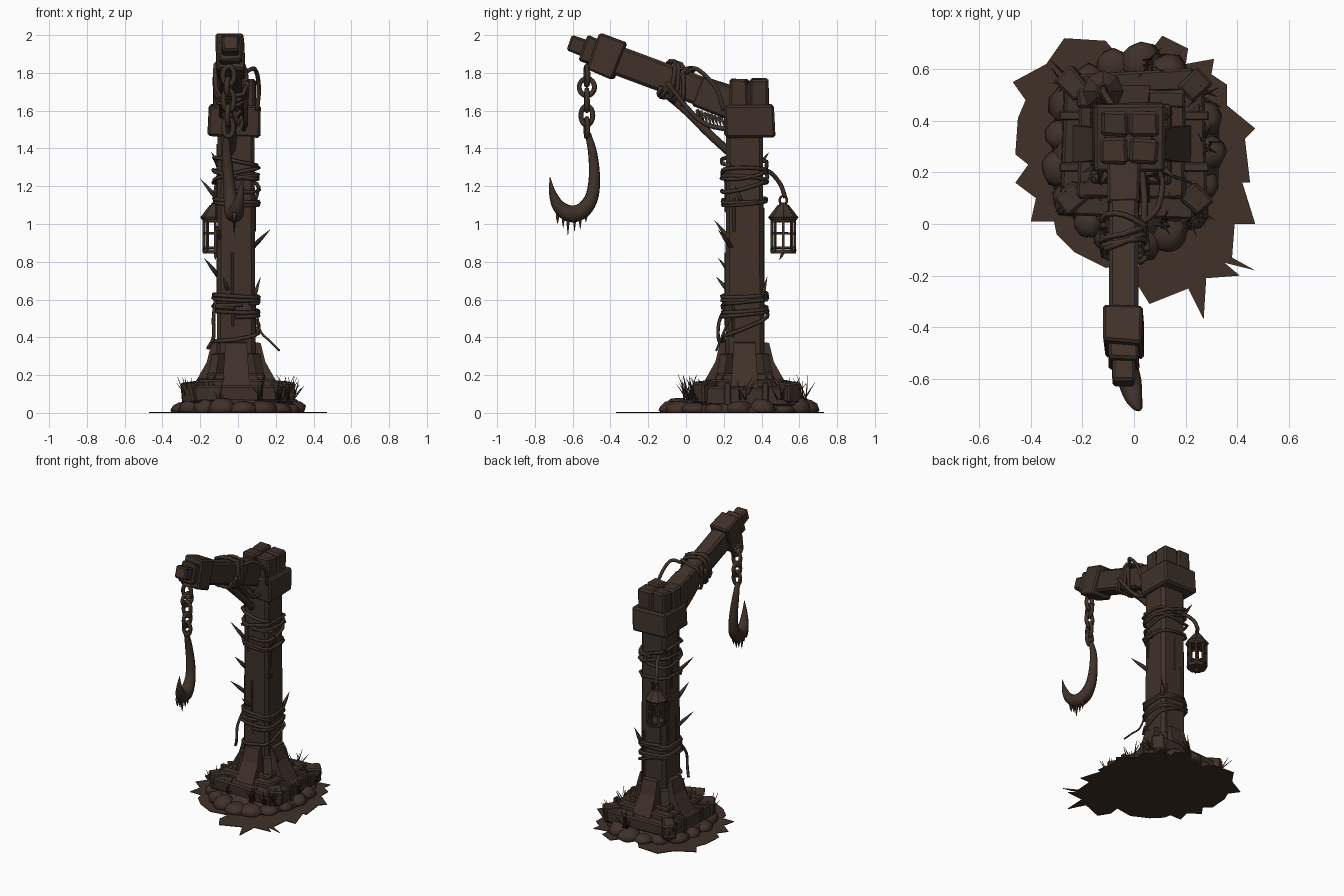
import bpy, bmesh, math, random
from math import sin, cos, pi, radians
from mathutils import Vector, Matrix, Euler

random.seed(4)
if "Cube" in bpy.data.objects:
    bpy.data.objects.remove(bpy.data.objects["Cube"])

WOOD = bpy.data.materials.new("dark_brown")
WOOD.use_nodes = True
COLOUR = (0.05, 0.031, 0.022, 1)
WOOD.diffuse_color = COLOUR
WOOD.node_tree.nodes["Principled BSDF"].inputs["Base Color"].default_value = COLOUR
WOOD.node_tree.nodes["Principled BSDF"].inputs["Roughness"].default_value = 0.9


def finish(name, bm, smooth=False):
    mesh = bpy.data.meshes.new(name)
    bmesh.ops.recalc_face_normals(bm, faces=bm.faces)
    bm.to_mesh(mesh)
    bm.free()
    mesh.materials.append(WOOD)
    for p in mesh.polygons:
        p.use_smooth = smooth
    ob = bpy.data.objects.new(name, mesh)
    bpy.context.collection.objects.link(ob)
    return ob


def box(name, centre, size, rot=(0, 0, 0), taper=1, bevel=0.01, cuts=0, rough=0):
    """Bevelled timber; taper scales the top, rough wobbles the cut edges."""
    bm = bmesh.new()
    bmesh.ops.create_cube(bm, size=1)
    if cuts:
        bmesh.ops.subdivide_edges(bm, edges=bm.edges, cuts=cuts, use_grid_fill=True)
    for v in bm.verts:
        k = 1 + (taper - 1) * (v.co.z + 0.5)
        v.co = Vector((v.co.x * size[0] * k, v.co.y * size[1] * k, v.co.z * size[2]))
        v.co += Vector([random.uniform(-rough, rough) for _ in range(3)])
    if bevel and not cuts:
        bmesh.ops.bevel(bm, geom=bm.edges, offset=bevel, segments=1, affect='EDGES')
    bmesh.ops.transform(bm, verts=bm.verts, matrix=Matrix.Translation(centre) @ Euler(rot).to_matrix().to_4x4())
    return finish(name, bm)


def tube(name, points, radii, sides=6, closed=False):
    """Sweep a round section along points; radii is one number or one per point."""
    pts = [Vector(p) for p in points]
    n = len(pts)
    if isinstance(radii, (int, float)):
        radii = [radii] * n
    bm, rings, side = bmesh.new(), [], None
    for i, p in enumerate(pts):
        a = pts[i - 1] if closed or i else p
        b = pts[(i + 1) % n] if closed or i < n - 1 else p
        t = (b - a).normalized()
        side = t.orthogonal() if side is None else side - t * side.dot(t)
        side.normalize()
        up = t.cross(side)
        rings.append([bm.verts.new(p + (side * cos(q) + up * sin(q)) * radii[i])
                      for q in [2 * pi * k / sides for k in range(sides)]])
    for i in range(n if closed else n - 1):
        r, s = rings[i], rings[(i + 1) % n]
        for k in range(sides):
            j = (k + 1) % sides
            bm.faces.new((r[k], r[j], s[j], s[k]))
    if not closed:
        bm.faces.new(rings[0])
        bm.faces.new(rings[-1])
    return finish(name, bm, True)


def smooth_path(points, steps=5):
    """Catmull-Rom curve through a few points (any dimension)."""
    p = [Vector(q) for q in points]
    p = [2 * p[0] - p[1]] + p + [2 * p[-1] - p[-2]]
    out = []
    for i in range(1, len(p) - 2):
        for s in range(steps):
            t = s / steps
            a, b, c, d = p[i - 1:i + 3]
            out.append(0.5 * (2 * b + (c - a) * t + (2 * a - 5 * b + 4 * c - d) * t * t
                              + (3 * b - a - 3 * c + d) * t ** 3))
    return out + [p[-2]]


def wrap(name, frame, half, low, high, turns, tilt=0.03, r=0.011):
    """Rope coiled round a square timber, in the frame of that timber."""
    pts, n = [], int(turns * 16)
    for i in range(n + 1):
        a = 2 * pi * i / 16 + low * 9
        c, s = cos(a), sin(a)
        k = (abs(c) ** 5 + abs(s) ** 5) ** -0.2 * (1 + random.uniform(0, 0.08))
        pts.append(frame @ Vector((c * k * half[0], s * k * half[1],
                                   low + (high - low) * i / n + tilt * sin(a * 0.93))))
    tube(name, pts, r, 5)


def spike(name, base, tip, r=0.016):
    tube(name, [base, Vector(base).lerp(Vector(tip), 0.5), tip], [r, r * 0.75, 0.001], 4)


# Ragged ground sheet
outline = [(-.47, .55), (-.34, .62), (-.27, .72), (-.11, .71), (-.05, .64), (.04, .64), (.11, .73), (.21, .68),
           (.2, .62), (.31, .64), (.3, .58), (.36, .54), (.36, .46), (.47, .37), (.43, .33), (.45, .16), (.42, .16),
           (.47, 0), (.39, 0), (.38, -.13), (.47, -.18), (.35, -.15), (.41, -.2), (.28, -.21), (.27, -.37),
           (.21, -.25), (.06, -.31), (.01, -.23), (.02, -.15), (-.11, -.17), (-.23, -.11), (-.3, -.04),
           (-.31, .01), (-.4, .01), (-.38, .1), (-.46, .16), (-.41, .23), (-.46, .27), (-.45, .41), (-.42, .48)]
bm = bmesh.new()
sheet = bm.faces.new([bm.verts.new((x, y, 0)) for x, y in outline])
lid = bmesh.ops.extrude_face_region(bm, geom=[sheet])
bmesh.ops.translate(bm, vec=(0, 0, 0.005), verts=[v for v in lid["geom"] if isinstance(v, bmesh.types.BMVert)])
finish("ground_sheet", bm)

# Earth mound and boulders around the foot
CX, CY = -0.01, 0.31


def rock(name, centre, size, rough=0.1):
    bm = bmesh.new()
    bmesh.ops.create_icosphere(bm, subdivisions=2, radius=1)
    for v in bm.verts:
        v.co *= 1 + random.uniform(-rough, rough)
        v.co = Vector(centre) + Vector([a * b for a, b in zip(v.co, size)])
        v.co.z = max(v.co.z, 0.001)
    finish(name, bm, True)


rock("earth_mound", (0, 0.28, 0), (0.34, 0.38, 0.1), 0.04)
for i in range(17):
    a = 2 * pi * i / 17
    s = random.uniform(0.05, 0.085)
    rock("boulder", (0.29 * cos(a), 0.28 + 0.345 * sin(a), 0.015), (s, s, s * random.uniform(0.5, 0.95)))

# Timber footing: square frame, corner pieces and stepped plinth
for s in (-1, 1):
    box("footing_side_beam", (s * 0.235, 0.33, 0.09), (0.085, 0.5, 0.1), (0, 0, s * 0.03), rough=0.006)
    box("footing_cross_beam", (0, 0.31 + s * 0.24, 0.1), (0.46, 0.085, 0.09), (0, 0, s * 0.04), rough=0.006)
    box("inner_side_beam", (CX + s * 0.17, CY, 0.135), (0.07, 0.42, 0.08), rough=0.005)
    box("inner_cross_beam", (CX, CY + s * 0.175, 0.14), (0.42, 0.07, 0.08), rough=0.005)
    for t in (-1, 1):
        box("corner_timber", (s * 0.235, 0.32 + t * 0.22, 0.11), (0.11, 0.09, 0.11),
            (0.1 * t, 0.1 * s, s * t * 0.8), rough=0.008)
        box("strap", (s * 0.24, 0.32 + t * 0.1, 0.1), (0.1, 0.035, 0.12), bevel=0.005)
box("plinth", (CX, CY, 0.13), (0.34, 0.34, 0.16), taper=0.9, rough=0.004)

# Leaning buttress boards on all four faces, with slimmer ones at the corners
profile = [(0.07, 0.13), (0.235, 0.13), (0.2, 0.19), (0.155, 0.27), (0.13, 0.37), (0.07, 0.38)]
for i in range(8):
    corner = i % 2
    w, out = (0.03, 0.025) if corner else (0.065, 0)
    turn = Matrix.Translation((CX, CY, 0)) @ Matrix.Rotation(i * pi / 4, 4, 'Z')
    bm = bmesh.new()
    ends = [[bm.verts.new(turn @ Vector((x + out, s * w * (1.25 - z), z - corner * 0.06))) for x, z in profile]
            for s in (-1, 1)]
    bm.faces.new(ends[0])
    bm.faces.new(ends[1])
    for k in range(6):
        j = (k + 1) % 6
        bm.faces.new((ends[0][k], ends[0][j], ends[1][j], ends[1][k]))
    finish("buttress_board", bm)

# Post, collar and split top
box("post", (CX, CY, 0.85), (0.205, 0.205, 1.4), taper=0.95, bevel=0.02)
box("collar", (-0.02, 0.335, 1.545), (0.275, 0.265, 0.17), (0.02, 0.02, 0.02), bevel=0.012, rough=0.006)
for s in (-1, 1):
    for t in (-1, 1):
        box("split_post_top", (-0.02 + s * 0.057, 0.335 + t * 0.053, 1.62),
            (0.108, 0.1, 0.29 + random.uniform(0, 0.025)), (0, 0, s * t * 0.03), bevel=0.012, rough=0.006)
box("post_top_core", (-0.02, 0.335, 1.62), (0.19, 0.18, 0.26))

# Raised grain slivers on the post
for i in range(12):
    z, off, s = random.uniform(0.45, 1.35), random.uniform(-0.07, 0.07), random.choice((-1, 1))
    at, size = ((off, s * 0.099), (0.014, 0.012)) if i % 2 else ((s * 0.099, off), (0.012, 0.014))
    box("grain_sliver", (CX + at[0], CY + at[1], z), (*size, random.uniform(0.15, 0.35)), bevel=0.003)

# Sloping arm: local z runs outward along the beam
SLOPE = radians(20.4)
ARM = Matrix.Translation((-0.04, 0.25, 1.638)) @ Matrix.Rotation(pi / 2 - SLOPE, 4, 'X')


def arm_block(name, start, end, wide, deep, **kw):
    ob = box(name, (0, 0, (start + end) / 2), (wide, deep, end - start), **kw)
    ob.data.transform(ARM)


arm_block("arm_beam", -0.05, 0.7, 0.115, 0.155, bevel=0.015)
arm_block("arm_root_sleeve", 0, 0.2, 0.13, 0.17, rough=0.006)
arm_block("arm_end_band", 0.64, 0.79, 0.15, 0.205, rough=0.008)
arm_block("arm_end_step", 0.77, 0.85, 0.12, 0.14, rough=0.005)
arm_block("arm_end_peg", 0.83, 0.925, 0.09, 0.09, rough=0.004)

# Diagonal brace and roots beneath the arm
tube("arm_brace", smooth_path([(-0.04, 0.24, 1.37), (-0.03, 0.12, 1.48), (-0.05, 0, 1.6), (-0.04, -0.14, 1.72)]),
     0.024, 6)
tube("arm_root", smooth_path([(0.03, 0.22, 1.5), (0.04, 0.1, 1.53), (0.04, 0, 1.62), (0.05, -0.1, 1.75)]), 0.014, 5)
for i in range(8):
    y = 0.06 + 0.018 * i
    spike("hanging_splinter", (random.uniform(-0.08, 0.02), y, 1.62 - 0.3 * y),
          (random.uniform(-0.08, 0.02), y + 0.02, 1.53 - 0.1 * y), 0.012)

# Rope wrappings
POST = Matrix.Translation((CX, CY, 0))
for low, high, turns, tilt in ((0.52, 0.56, 2, .012), (0.59, 0.63, 2.5, .012), (0.38, 0.6, 1.3, .03),
                               (1.11, 1.13, 1.5, .015), (1.2, 1.34, 2.2, .04), (1.22, 1.28, 1.5, -.03)):
    wrap("post_rope", POST, (0.113, 0.113), low, high, turns, tilt)
for low, high, turns, tilt in ((0.27, 0.36, 2, .04), (0.3, 0.33, 1.5, -.06), (0.32, 0.38, 1.3, .02)):
    wrap("arm_rope", ARM, (0.078, 0.095), low, high, turns, tilt, 0.012)
tube("loose_rope", smooth_path([(0.1, 0.24, 0.52), (0.12, 0.2, 0.43), (0.17, 0.18, 0.38), (0.22, 0.16, 0.33)]), 0.006, 5)
tube("side_rope", smooth_path([(-0.12, 0.24, 0.6), (-0.13, 0.18, 0.5), (-0.13, 0.17, 0.4), (-0.16, 0.2, 0.34)]), 0.01, 5)
tube("slack_rope", smooth_path([(0.03, 0, 1.8), (0.09, 0.06, 1.82), (0.11, 0.16, 1.72), (0.1, 0.2, 1.6)]), 0.012, 5)

# Splinters and thorns standing out from the post
for base, tip in (((-.1, .25, .72), (-.18, .17, .82)), ((.08, .24, .88), (.17, .17, .97)),
                  ((-.1, .24, 1.12), (-.2, .2, 1.24)), ((-.09, .23, .92), (-.13, .15, 1.02)),
                  ((.08, .4, .6), (.12, .43, .72)), ((-.05, .23, .64), (-.08, .16, .72)),
                  ((-.1, .38, 1.3), (-.14, .44, 1.38)), ((.08, .3, 1.1), (.12, .26, 1.2))):
    spike("thorn", base, tip)

# Chain of alternating links
def link(name, centre, wide, tall, angle, r):
    pts = [Vector(centre) + Vector((cos(a) * wide * sin(angle), cos(a) * wide * cos(angle), sin(a) * tall))
           for a in [2 * pi * k / 16 for k in range(16)]]
    tube(name, pts, r, 6, True)


for z, wide, tall, angle in ((1.785, .03, .05, 1.4), (1.725, .042, .045, .25), (1.655, .028, .055, 1.5),
                             (1.575, .032, .05, .2), (1.51, .025, .048, 1.4)):
    link("chain_link", (-0.05, -0.525, z), wide, tall, angle, 0.014)

# Great hook with drips under the bend
path = smooth_path([(-.06, -.52, 1.48, .016), (-.06, -.495, 1.38, .024), (-.05, -.485, 1.25, .03),
                    (-.04, -.5, 1.14, .036), (-.03, -.55, 1.07, .044), (-.015, -.615, 1.055, .045),
                    (0, -.675, 1.095, .034), (.015, -.708, 1.17, .018), (.025, -.72, 1.25, .001)])
tube("hook", [p[:3] for p in path], [p[3] for p in path], 10)
for y, z in ((-.68, 1.0), (-.65, .98), (-.625, .94), (-.59, .96), (-.56, .97), (-.53, 1.01)):
    spike("hook_drip", (-0.02, y, 1.06), (-0.02, y, z), 0.014)

# Hanging cage lantern on its bracket
LX, LY = -0.12, 0.515
tube("lantern_bracket", smooth_path([(-.06, .4, 1.29), (-.08, .45, 1.27), (-.11, .5, 1.21), (LX, .525, 1.14)]), 0.013, 6)
link("lantern_ring", (LX, LY, 1.125), 0.02, 0.024, 0.3, 0.007)


def drum(name, z0, z1, r0, r1):
    tube(name, [(LX, LY, z0), (LX, LY, z1)], [r0, r1], 8).data.shade_flat()


drum("lantern_roof", 1.035, 1.1, 0.08, 0.03)
drum("lantern_cap", 1.095, 1.115, 0.025, 0.018)
drum("lantern_eave", 1.02, 1.036, 0.07, 0.08)
drum("lantern_floor", 0.845, 0.865, 0.066, 0.07)
for z in (0.875, 0.95, 1.015):
    tube("lantern_hoop", [(LX + .062 * cos(k * pi / 6), LY + .062 * sin(k * pi / 6), z) for k in range(12)], 0.007, 4, True)
for k in range(8):
    x, y = LX + 0.062 * cos(k * pi / 4), LY + 0.062 * sin(k * pi / 4)
    box("lantern_bar", (x, y, 0.94), (0.013, 0.013, 0.17), (0, 0, k * pi / 4), bevel=0)
spike("lantern_drip", (LX, LY, 0.85), (LX, LY - 0.02, 0.81), 0.012)

# Grass tufts around the footing
for x, y in ((.26, .06), (.22, .02), (.12, 0), (.27, .5), (-.25, .08), (-.26, .55), (.05, .62), (.28, .3), (-.1, .03)):
    for i in range(8):
        lean = Vector((random.uniform(-.07, .07), random.uniform(-.07, .07), random.uniform(.06, .14)))
        root = Vector((x + random.uniform(-.02, .02), y + random.uniform(-.02, .02), 0.07))
        spike("grass_blade", root, root + lean, 0.005)
